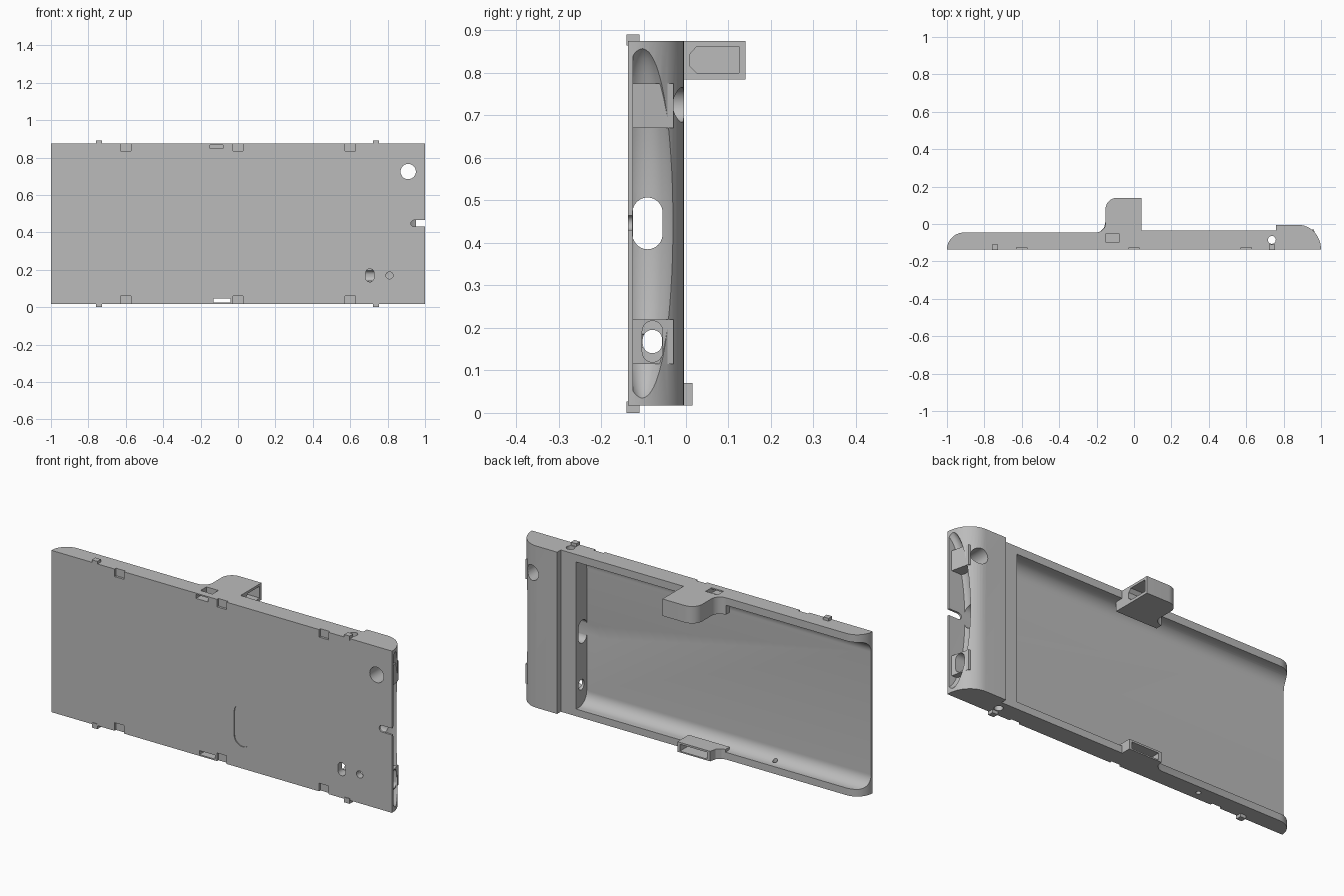
import bpy, bmesh, math
from mathutils import Matrix

if "Cube" in bpy.data.objects:
    bpy.data.objects.remove(bpy.data.objects["Cube"])

GREY = (0.5, 0.5, 0.5, 1)
mat = bpy.data.materials.new("plain grey")
mat.use_nodes = True
mat.diffuse_color = GREY
mat.node_tree.nodes["Principled BSDF"].inputs["Base Color"].default_value = GREY


def finish(name, bm):
    bmesh.ops.recalc_face_normals(bm, faces=bm.faces)
    me = bpy.data.meshes.new(name)
    bm.to_mesh(me)
    bm.free()
    ob = bpy.data.objects.new(name, me)
    bpy.context.collection.objects.link(ob)
    me.materials.append(mat)
    return ob


def prism(name, pts, axis, lo, hi):
    """Extrude a closed outline along one axis."""
    place = {"x": lambda a, b: (lo, a, b),
             "y": lambda a, b: (a, lo, b),
             "z": lambda a, b: (a, b, lo)}[axis]
    bm = bmesh.new()
    face = bm.faces.new([bm.verts.new(place(a, b)) for a, b in pts])
    new = bmesh.ops.extrude_face_region(bm, geom=[face])["geom"]
    shift = [(hi - lo) * (axis == k) for k in "xyz"]
    bmesh.ops.translate(bm, vec=shift, verts=[v for v in new if isinstance(v, bmesh.types.BMVert)])
    return finish(name, bm)


def rect(a0, a1, b0, b1):
    return [(a0, b0), (a1, b0), (a1, b1), (a0, b1)]


def box(name, x, y, z):
    return prism(name, rect(*x, *y), "z", *z)


def arc(cx, cy, rx, ry, start, end, n=12):
    angles = [math.radians(start + (end - start) * i / n) for i in range(n + 1)]
    return [(cx + rx * math.cos(t), cy + ry * math.sin(t)) for t in angles]


def stadium(cx, cy, w, h):
    r, d = w / 2, (h - w) / 2
    return arc(cx, cy + d, r, r, 0, 180) + arc(cx, cy - d, r, r, 180, 360)


def circle(cx, cy, r):
    return arc(cx, cy, r, r, 0, 360, 32)[:-1]


def combine(target, other, operation):
    mod = target.modifiers.new("combine", "BOOLEAN")
    mod.operation, mod.solver, mod.object = operation, "EXACT", other
    bpy.context.view_layer.objects.active = target
    bpy.ops.object.modifier_apply(modifier=mod.name)
    bpy.data.objects.remove(other)


def cut(other):
    combine(body, other, "DIFFERENCE")


def join(other):
    combine(body, other, "UNION")


FRONT, FLOOR, BOTTOM, TOP = -0.137, -0.125, 0.017, 0.875

# Shell with rounded ends and raised end block
outline = ([(-1, FRONT), (1, FRONT)] + arc(0.88, FRONT, 0.12, 0.132, 0, 90)[1:]
           + [(0.76, -0.005), (0.76, -0.036), (0, -0.036), (-0.1, -0.046)]
           + arc(-0.91, FRONT, 0.09, 0.091, 90, 180)[:-1])
body = prism("case_body", outline, "z", BOTTOM, TOP)

# Tray cavity, open at the back and at one end
cavity = ([(0.2, 0.055)] + arc(-0.06, 0.12, 0.065, 0.065, 270, 180)
          + arc(-0.06, 0.77, 0.065, 0.065, 180, 90) + [(0.2, 0.835)])
cut(prism("cavity_cutter", cavity, "x", -1.1, 0.67))

# Scooped end face that leaves the front plate whole
bm = bmesh.new()
bmesh.ops.create_uvsphere(bm, u_segments=48, v_segments=32, radius=1)
bmesh.ops.transform(bm, verts=bm.verts,
                    matrix=Matrix.Translation((1.02, -0.1, 0.446)) @ Matrix.Diagonal((0.12, 0.085, 0.42, 1)))
half = bmesh.ops.bisect_plane(bm, geom=bm.verts[:] + bm.edges[:] + bm.faces[:],
                              plane_co=(0, FLOOR, 0), plane_no=(0, -1, 0), clear_outer=True)
bmesh.ops.holes_fill(bm, edges=[e for e in half["geom_cut"] if isinstance(e, bmesh.types.BMEdge)])
cut(finish("scoop_cutter", bm))

# Pads around the end openings
pad = [(0.86, -0.13), (0.985, -0.13), (0.966, -0.048), (0.962, -0.03), (0.86, -0.03)]
for low, high in ((0.115, 0.22), (0.67, 0.775)):
    join(prism("end_pad", pad, "z", low, high))

# Tall top lug and low bottom lug
lug = ([(0.04, -0.08), (0.04, 0.14)] + arc(-0.09, 0.08, 0.062, 0.06, 90, 180)
       + arc(-0.202, 0.005, 0.05, 0.05, 0, -90) + [(-0.202, -0.08)])
join(prism("top_lug", lug, "z", 0.785, TOP))
low_lug = [(0.04, -0.08), (0.04, 0.015), (-0.152, 0.015), (-0.16, -0.02),
           (-0.18, -0.04), (-0.2, -0.046), (-0.2, -0.08)]
join(prism("bottom_lug", low_lug, "z", BOTTOM, 0.07))

# Lug pocket and slots
pocket = [(0.025, 0.8), (0.125, 0.8), (0.125, 0.862), (0.025, 0.862), (0.01, 0.845), (0.01, 0.815)]
cut(prism("pocket_cutter", pocket, "x", -0.1, 0.1))
cut(box("slot_cutter", (-0.13, -0.04), (-0.2, 0.1), (0.024, 0.045)))
cut(box("slot_mouth_cutter", (-0.135, 0.025), (-0.05, 0.1), (0.024, 0.06)))
cut(box("top_pit_cutter", (-0.15, -0.08), (-0.1, -0.05), (0.845, 1)))
cut(box("front_slit_cutter", (-0.15, -0.08), (-0.2, -0.06), (0.847, 0.868)))

# Openings through the end wall
cut(prism("port_cutter", stadium(-0.0905, 0.446, 0.071, 0.122), "x", 0.6, 1.1))
cut(prism("jack_cutter", stadium(-0.079, 0.168, 0.048, 0.097), "x", 0.8, 1.1))
cut(prism("jack_hole_cutter", stadium(-0.079, 0.168, 0.046, 0.055), "x", 0.6, 1.1))

# Openings in the front plate
cut(prism("round_cutter", circle(0.91, 0.725, 0.041), "y", -0.2, 0.1))
notch = [(1.1, 0.43), (1.1, 0.465)] + arc(0.942, 0.4475, 0.0175, 0.0175, 90, 270)
cut(prism("notch_cutter", notch, "y", -0.2, -0.1))
cut(prism("oval_cutter", stadium(0.705, 0.17, 0.045, 0.07), "y", -0.2, -0.08))
cut(prism("dot_cutter", circle(0.81, 0.17, 0.019), "y", -0.2, -0.08))
cut(prism("groove_cutter", stadium(0.123, 0.245, 0.1, 0.225), "y", -0.2, FRONT + 0.005))

# Pin holes through the side rails
cut(prism("pin_cutter", circle(0.737, -0.085, 0.021), "z", -0.1, 1))
cut(prism("small_pin_cutter", circle(-0.46, -0.09, 0.012), "z", -0.1, 0.1))

# Clip recesses along both front edges
for x in (-0.6, 0, 0.6):
    for z in ((0, 0.06), (0.835, 1)):
        cut(box("clip_cutter", (x - 0.028, x + 0.028), (-0.2, FLOOR), z))

bpy.ops.object.select_all(action="DESELECT")
body.select_set(True)
bpy.context.view_layer.objects.active = body
bpy.ops.object.shade_smooth_by_angle(angle=math.radians(25))

# Snap nubs on both long edges
for x in (-0.744, 0.737):
    box("top_nub", (x - 0.016, x + 0.016), (-0.14, -0.11), (TOP - 0.01, 0.89))
    box("bottom_nub", (x - 0.016, x + 0.016), (-0.14, -0.11), (0, BOTTOM + 0.01))
